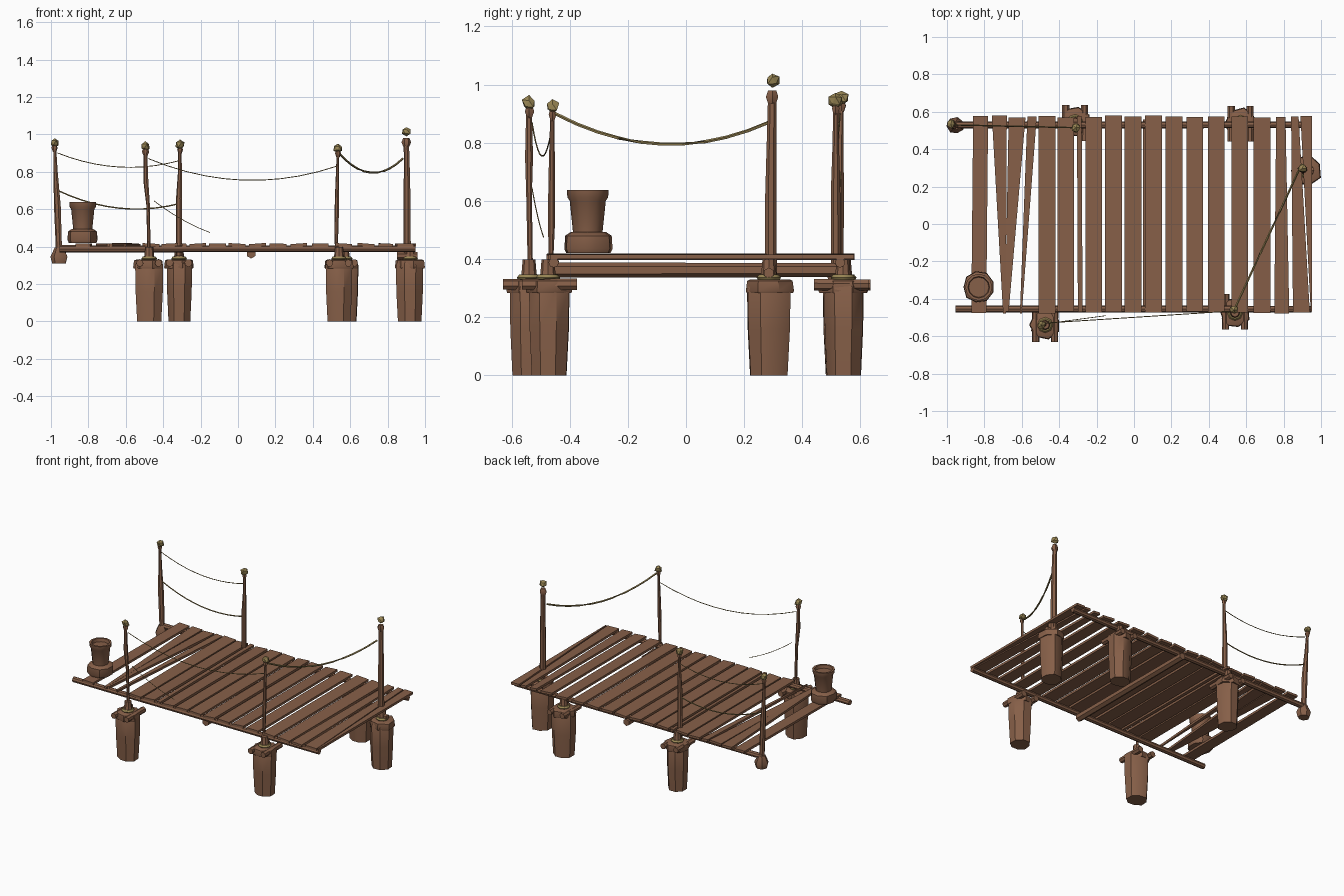
import bpy, bmesh, math, random
from mathutils import Vector

random.seed(4)
if "Cube" in bpy.data.objects:
    bpy.data.objects.remove(bpy.data.objects["Cube"], do_unlink=True)


def material(name, rgb):
    m = bpy.data.materials.new(name)
    m.use_nodes = True
    m.diffuse_color = (*rgb, 1)
    m.node_tree.nodes["Principled BSDF"].inputs["Base Color"].default_value = (*rgb, 1)
    return m


WOOD = material("brown wood", (0.24, 0.115, 0.065))
ROPE = material("straw rope", (0.32, 0.24, 0.09))


def finish(name, bm, mat, smooth=True):
    bmesh.ops.recalc_face_normals(bm, faces=bm.faces)
    me = bpy.data.meshes.new(name)
    bm.to_mesh(me)
    bm.free()
    me.materials.append(mat)
    ob = bpy.data.objects.new(name, me)
    bpy.context.collection.objects.link(ob)
    if smooth:
        bpy.ops.object.select_all(action='DESELECT')
        ob.select_set(True)
        bpy.context.view_layer.objects.active = ob
        bpy.ops.object.shade_smooth_by_angle(angle=math.radians(40))
    return ob


def tube(name, points, mat=WOOD, sides=8, jitter=0.0, axis=None, turn=0.0):
    """Skin rings along (x, y, z, radius) points and cap the ends."""
    bm = bmesh.new()
    pts = [Vector(p[:3]) for p in points]
    wobble = [1 + random.uniform(-jitter, jitter) for _ in range(sides)]
    rings = []
    for i, p in enumerate(pts):
        d = Vector(axis) if axis else pts[min(i + 1, len(pts) - 1)] - pts[max(i - 1, 0)]
        d.normalize()
        u = d.cross(Vector((0, 1, 0)) if abs(d.y) < 0.9 else Vector((1, 0, 0))).normalized()
        v = d.cross(u)
        ring = []
        for k in range(sides):
            a = turn + math.tau * k / sides
            ring.append(bm.verts.new(p + (u * math.cos(a) + v * math.sin(a)) * points[i][3] * wobble[k]))
        rings.append(ring)
    for a, b in zip(rings, rings[1:]):
        for k in range(sides):
            j = (k + 1) % sides
            bm.faces.new((a[k], a[j], b[j], b[k]))
    bm.faces.new(rings[0][::-1])
    bm.faces.new(rings[-1])
    return finish(name, bm, mat)


def log(name, p, q, r, **kw):
    return tube(name, [(*p, r), (*q, r * 0.93)], **kw)


def knot(name, x, y, z, r):
    bm = bmesh.new()
    bmesh.ops.create_icosphere(bm, subdivisions=1, radius=r)
    for v in bm.verts:
        v.co = v.co * random.uniform(0.75, 1.15) + Vector((x, y, z))
    finish(name, bm, ROPE, smooth=False)


def rope(name, start, end, sag, r=0.004):
    a, b = Vector(start), Vector(end)
    pts = []
    for i in range(11):
        t = i / 10
        p = a.lerp(b, t)
        pts.append((p.x, p.y, p.z - 4 * sag * t * (1 - t), r))
    tube(name, pts, ROPE, sides=5)


# Deck boards: back edge x range, front edge x range
BACK, FRONT = 0.58, -0.48
boards = [(-.86, -.78, -.87, -.79), (-.76, -.68, -.70, -.685), (-.67, -.58, -.69, -.67),
          (-.57, -.52, -.61, -.60), (-.305, -.28, -.30, -.275), (.76, .81, .75, .83),
          (.84, .88, .85, .94), (.89, .953, .945, .953)]
for left in (-.51, -.41, -.26, -.155, -.05, .06, .168, .28, .395, .52, .64):
    boards.append((left, left + .09, left, left + .09))
for i, (a, b, c, d) in enumerate(sorted(boards)):
    bm = bmesh.new()
    y0 = FRONT + random.uniform(0, 0.012)
    y1 = BACK - random.uniform(0, 0.012)
    tilt = random.uniform(-0.004, 0.004)
    top = 0.416
    outline = [(c, y0, -tilt), (d, y0, tilt), (b, y1, tilt), (a, y1, -tilt)]
    lower = [bm.verts.new((x, y, top - 0.016 + t)) for x, y, t in outline]
    upper = [bm.verts.new((x, y, top + t)) for x, y, t in outline]
    bm.faces.new(lower[::-1])
    bm.faces.new(upper)
    for k in range(4):
        j = (k + 1) % 4
        bm.faces.new((lower[k], lower[j], upper[j], upper[k]))
    finish(f"deck_board_{i + 1}", bm, WOOD, smooth=False)

# Stringers and cross beam under the boards
log("front_stringer", (-.955, -.455, .388), (.95, -.455, .388), .019)
log("back_stringer", (-.97, .53, .388), (.95, .53, .388), .019)
log("cross_beam", (.07, -.46, .362), (.07, .56, .362), .026, sides=6)

# Piles with collars, short side logs and rope bindings
piles = {"front_right": (-.475, -.54, .075, -1), "back_right": (-.315, .545, .075, 1),
         "front_left": (.54, -.475, .075, -1), "back_left": (.57, .54, .075, 1),
         "outer_left": (.92, .285, .077, 0)}
for name, (x, y, r, out) in piles.items():
    tube(f"{name}_pile", [(x, y, 0, r * .86), (x, y, .16, r * .97), (x, y, .30, r), (x, y, .325, r * .85)],
         sides=8, jitter=.09, axis=(0, 0, 1), turn=.4)
    tube(f"{name}_collar", [(x, y, .283, r * 1.06), (x, y, .29, r * 1.1), (x, y, .325, r * 1.04), (x, y, .33, r * .9)],
         sides=7, jitter=.06, axis=(0, 0, 1))
    tube(f"{name}_stub", [(x, y, .32, .036), (x, y, .35, .026), (x, y, .398, .022)], axis=(0, 0, 1))
    tube(f"{name}_binding", [(x, y, .326, .036), (x, y, .336, .042), (x, y, .346, .034)], ROPE, axis=(0, 0, 1))
    if out:
        for side in (-1, 1):
            log(f"{name}_side_log_{side + 2}", (x + side * .05, y - out * .10, .312),
                (x + side * .05, y + out * .09, .312), .021, sides=7)
    else:
        log(f"{name}_bracket", (x - .07, y, .35), (x + .04, y, .352), .02, sides=6)

# Railing posts: foot, middle and tip, each with a radius
posts = {"back_corner": [(-.955, .525, .34, .017), (-.965, .525, .62, .019), (-.975, .53, .80, .012), (-.98, .535, .94, .008)],
         "front_right": [(-.475, -.535, .33, .009), (-.48, -.54, .62, .010), (-.492, -.54, .75, .014), (-.495, -.54, .92, .010)],
         "back_right": [(-.315, .515, .35, .017), (-.315, .515, .66, .016), (-.31, .515, .80, .011), (-.31, .515, .93, .009)],
         "front_left": [(.525, -.465, .34, .006), (.527, -.463, .51, .012), (.53, -.462, .66, .012), (.535, -.46, .91, .007)],
         "outer_left": [(.905, .292, .33, .021), (.905, .292, .62, .020), (.903, .295, .86, .016), (.90, .297, .97, .015)]}
for name, pts in posts.items():
    tube(f"{name}_post", pts, sides=7, axis=(0, 0, 1))
    x, y, z, r = pts[-1]
    tube(f"{name}_post_cap", [(x, y, z - .035, r), (x, y, z - .012, r + .008), (x, y, z + .01, r)], sides=6, axis=(0, 0, 1), jitter=.15)
    knot(f"{name}_post_knot", x, y, z + (.045 if name == "outer_left" else .015), .026)
tube("back_corner_foot", [(-.955, .525, .31, .034), (-.955, .525, .345, .043), (-.955, .525, .395, .022)],
     sides=7, jitter=.15, axis=(0, 0, 1))

# Hanging ropes
rope("back_upper_rope", (-.965, .53, .90), (-.31, .515, .86), .055, .0025)
rope("back_lower_rope", (-.965, .53, .70), (-.31, .515, .63), .06, .004)
rope("front_upper_rope", (-.48, -.53, .87), (.53, -.465, .83), .095, .0025)
rope("front_lower_rope", (-.45, -.53, .645), (-.15, -.49, .475), .015, .002)
rope("left_rope", (.88, .285, .87), (.54, -.45, .90), .09, .006)

# Bucket on a round base
bx, by = -.83, -.338
tube("bucket_base", [(bx, by, .42, .078), (bx, by, .435, .085), (bx, by, .48, .082), (bx, by, .493, .062)],
     sides=9, jitter=.04, axis=(0, 0, 1))
tube("bucket", [(bx, by, .485, .05), (bx, by, .60, .062), (bx, by, .612, .07), (bx, by, .637, .072),
                (bx, by, .637, .058), (bx, by, .615, .054)], sides=12, axis=(0, 0, 1))
